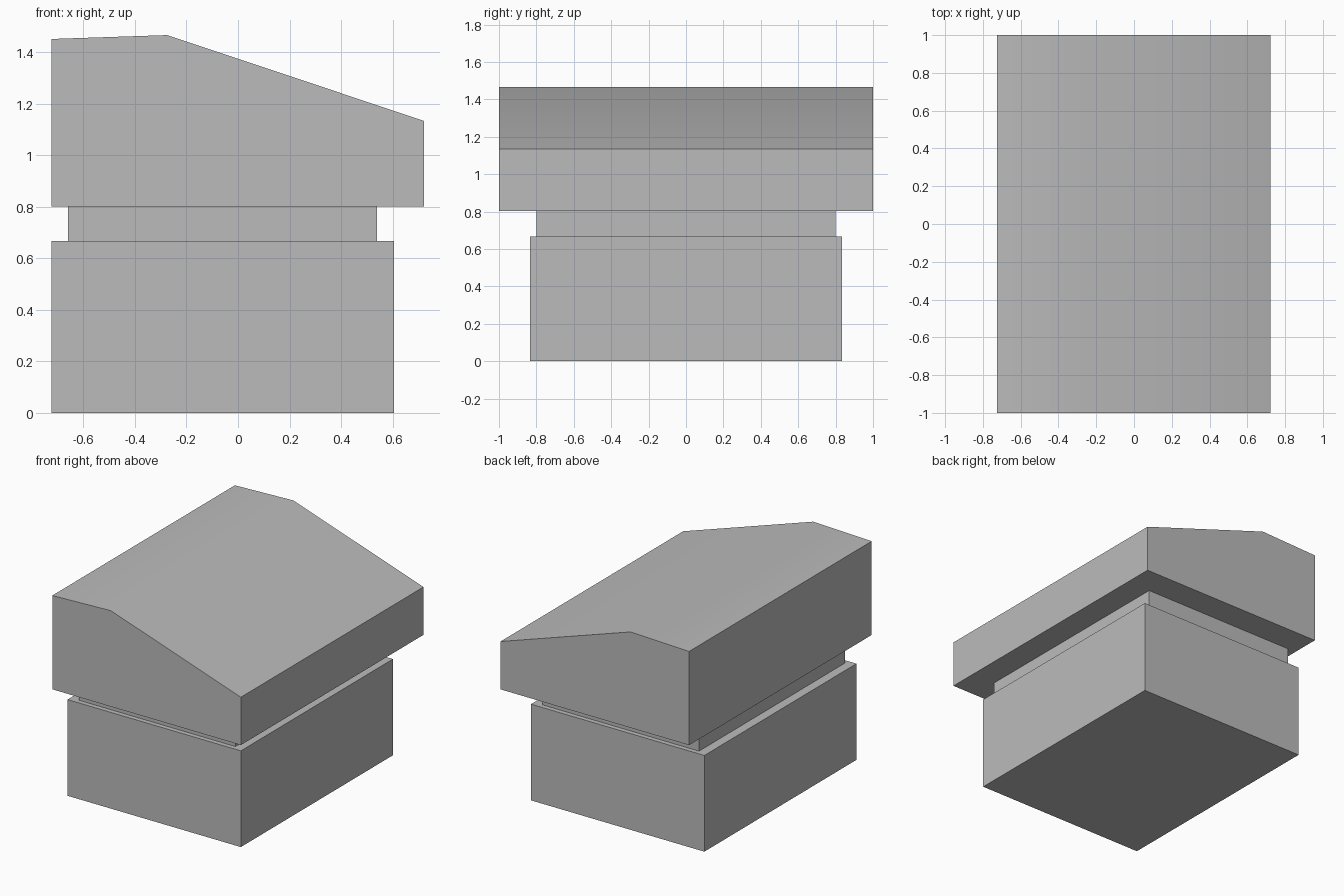
import bpy
import bmesh
import math

cube = bpy.data.objects.get("Cube")
if cube:
    bpy.data.objects.remove(cube, do_unlink=True)

# Single plain grey
grey = bpy.data.materials.new("plain_grey")
grey.use_nodes = True
COLOUR = (0.5, 0.5, 0.5, 1)
grey.diffuse_color = COLOUR
grey.node_tree.nodes["Principled BSDF"].inputs["Base Color"].default_value = COLOUR


def extrude_profile(name, profile, half_depth):
    """Extrude an x-z outline along y, centred on y = 0."""
    bm = bmesh.new()
    face = bm.faces.new([bm.verts.new((x, -half_depth, z)) for x, z in profile])
    result = bmesh.ops.extrude_face_region(bm, geom=[face])
    verts = [v for v in result["geom"] if isinstance(v, bmesh.types.BMVert)]
    bmesh.ops.translate(bm, verts=verts, vec=(0, 2 * half_depth, 0))
    bmesh.ops.recalc_face_normals(bm, faces=bm.faces)
    mesh = bpy.data.meshes.new(name)
    bm.to_mesh(mesh)
    bm.free()
    mesh.materials.append(grey)
    obj = bpy.data.objects.new(name, mesh)
    bpy.context.collection.objects.link(obj)
    return obj


def box_profile(x0, x1, z0, z1):
    return [(x0, z0), (x1, z0), (x1, z1), (x0, z1)]


# Lower block and the recessed neck above it
extrude_profile("base_block", box_profile(-0.724, 0.605, 0, 0.667), 0.833)
extrude_profile("recessed_neck", box_profile(-0.66, 0.54, 0.667, 0.802), 0.80)

# Overhanging roof block with a soft ridge between its two slopes
roof = extrude_profile("sloped_roof_block", [
    (-0.724, 0.802), (0.722, 0.802), (0.722, 1.134),
    (-0.275, 1.467), (-0.724, 1.452)], 1.0)
bpy.ops.object.select_all(action="DESELECT")
roof.select_set(True)
bpy.context.view_layer.objects.active = roof
bpy.ops.object.shade_smooth_by_angle(angle=math.radians(30))
